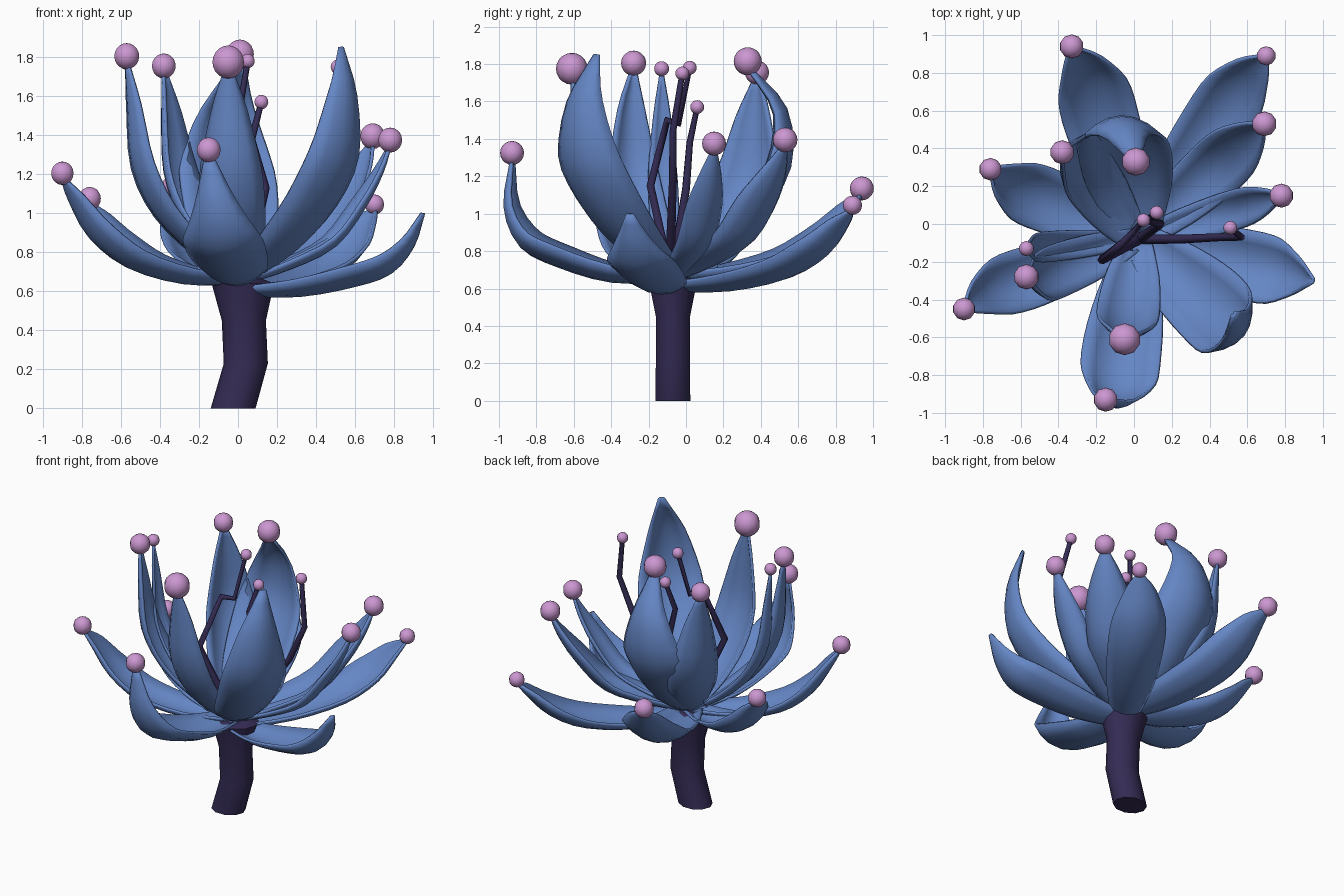
import bpy, bmesh, math
from mathutils import Vector, Matrix

if "Cube" in bpy.data.objects:
    bpy.data.objects.remove(bpy.data.objects["Cube"])


def material(name, rgb):
    m = bpy.data.materials.new(name)
    m.diffuse_color = (*rgb, 1)
    m.use_nodes = True
    m.node_tree.nodes["Principled BSDF"].inputs["Base Color"].default_value = m.diffuse_color
    return m


BLUE = material("petal_blue", (0.13, 0.24, 0.56))
DARK = material("stem_purple", (0.035, 0.025, 0.09))
PINK = material("bead_pink", (0.60, 0.31, 0.64))


def finish(name, bm, mat):
    me = bpy.data.meshes.new(name)
    bmesh.ops.recalc_face_normals(bm, faces=bm.faces)
    bm.to_mesh(me)
    bm.free()
    for p in me.polygons:
        p.use_smooth = True
    me.materials.append(mat)
    ob = bpy.data.objects.new(name, me)
    bpy.context.collection.objects.link(ob)
    return ob


def bead(name, pos, r):
    bm = bmesh.new()
    bmesh.ops.create_uvsphere(bm, u_segments=10, v_segments=10, radius=r)
    bmesh.ops.translate(bm, verts=bm.verts, vec=pos)
    finish(name, bm, PINK)


def spline(pts, t):
    # Catmull-Rom through evenly spaced values
    n = len(pts) - 1
    i = min(int(t * n), n - 1)
    u = t * n - i
    p1, p2 = pts[i], pts[i + 1]
    p0 = pts[i - 1] if i > 0 else p1 * 2 - p2
    p3 = pts[i + 2] if i + 2 <= n else p2 * 2 - p1
    return 0.5 * (2 * p1 + (p2 - p0) * u + (2 * p0 - 5 * p1 + 4 * p2 - p3) * u * u
                  + (3 * p1 - p0 - 3 * p2 + p3) * u ** 3)


# Each petal kind: outward and upward progress from base to tip
SPREAD = (0, .32, .62, .82, .94, 1)
KINDS = {
    "inner": ((0, .40, .75, .95, .99, 1), (0, .13, .31, .53, .80, 1)),
    "mid": (SPREAD, (0, .11, .27, .55, .80, 1)),
    "outer": (SPREAD, (0, .01, .16, .44, .79, 1)),
    "low": (SPREAD, (0, .0, .12, .28, .60, 1)),
}
SHAPE = (.42, .83, 1, .95, .55, .08)   # half-width along the petal
BULGE = (0, .45, .70, 1, .85, 0)


def petal(name, kind, tip, width, ball, curl=0, sway=0, lift=0, twist=0, cup=0.5):
    base, tip = Vector((.02, -.08, .64 + lift)), Vector(tip)
    d = Vector((tip.x - base.x, tip.y - base.y, 0))
    side = Vector((-d.y, d.x, 0)).normalized()
    out, up = KINDS[kind]
    rise = Vector((0, 0, tip.z - base.z))
    pts = [base + d * (r + curl * b) + rise * z + side * sway * b
           for r, z, b in zip(out, up, BULGE)]
    side = Matrix.Rotation(math.radians(twist), 3, 'Z') @ side
    bm = bmesh.new()
    rows, L, W = [], 15, 6
    for i in range(L + 1):
        t = i / L
        c = spline(pts, t)
        tan = (spline(pts, min(t + .02, 1)) - spline(pts, max(t - .02, 0))).normalized()
        nrm = tan.cross(side).normalized()
        h = max(spline(SHAPE, t), .08) * width / 2
        rows.append([bm.verts.new(c + side * h * s + nrm * cup * h * s * s)
                     for s in [2 * j / W - 1 for j in range(W + 1)]])
    for a, b in zip(rows, rows[1:]):
        for j in range(W):
            bm.faces.new((a[j], a[j + 1], b[j + 1], b[j]))
    ob = finish(name + "_petal", bm, BLUE)
    m = ob.modifiers.new("thickness", 'SOLIDIFY')
    m.thickness = 0.018
    m.offset = 0
    if ball:
        bead(name + "_bead", tip + Vector((0, 0, .025)), ball)


# Upright inner petals
petal("inner_back", "inner", (.01, .33, 1.79), .48, .075, curl=.6, sway=.07)
petal("inner_front", "inner", (-.05, -.61, 1.75), .32, .085)
petal("inner_front_right", "inner", (.53, -.48, 1.85), .43, 0, curl=.18, sway=-.055)
petal("inner_left", "inner", (-.57, -.28, 1.78), .27, .067, sway=.03)
petal("narrow_left", "inner", (-.57, -.13, 1.75), .15, .04)
petal("inner_back_left", "inner", (-.38, .38, 1.73), .36, .064, twist=25)
# Half-open petals
petal("mid_back_right", "mid", (.69, .53, 1.37), .31, .066)
petal("mid_right", "mid", (.78, .15, 1.35), .20, .064)
# Spreading outer petals
petal("outer_back_right", "outer", (.70, .89, 1.02), .35, .051, sway=.02, lift=-.05)
petal("outer_back_left", "outer", (-.33, .94, 1.11), .39, .064, sway=-.03)
petal("outer_left", "outer", (-.76, .29, 1.05), .33, .06, sway=.03)
petal("outer_front_left", "outer", (-.90, -.45, 1.18), .32, .06, sway=-.035)
petal("outer_front", "low", (-.15, -.93, 1.30), .41, .064, curl=.11, sway=.045)
petal("outer_right", "low", (.95, -.30, 1.0), .36, 0, lift=-.06)

# Stem: bent, flaring under the petals
bm = bmesh.new()
rings = []
for x, z, rx in [(-.025, 0, .115), (.04, .23, .113), (.03, .45, .113),
                 (.025, .64, .16), (.03, .67, .08)]:
    rings.append([bm.verts.new((x + rx * math.cos(k * math.pi / 5),
                                -.07 + .85 * rx * math.sin(k * math.pi / 5), z))
                  for k in range(10)])
for a, b in zip(rings, rings[1:]):
    for k in range(10):
        bm.faces.new((a[k], a[k - 1], b[k - 1], b[k]))
bm.faces.new(rings[0])
bm.faces.new(rings[-1])
stem = finish("stem", bm, DARK)
bpy.context.view_layer.objects.active = stem
stem.select_set(True)
bpy.ops.object.shade_smooth_by_angle(angle=math.radians(50))


def stamen(name, *path):
    # Thin kinked stalk with a small bead
    path = [(.03, -.08, .65), *path]
    cu = bpy.data.curves.new(name, 'CURVE')
    cu.dimensions = '3D'
    cu.bevel_depth = 0.022
    cu.bevel_resolution = 1
    cu.use_fill_caps = True
    sp = cu.splines.new('POLY')
    sp.points.add(len(path) - 1)
    for k, (pt, co) in enumerate(zip(sp.points, path)):
        pt.co = (*co, 1)
        pt.radius = 1.2 - 0.5 * k / (len(path) - 1)
    cu.materials.append(DARK)
    ob = bpy.data.objects.new(name, cu)
    bpy.context.collection.objects.link(ob)
    bpy.ops.object.select_all(action='DESELECT')
    bpy.context.view_layer.objects.active = ob
    ob.select_set(True)
    bpy.ops.object.convert(target='MESH')
    bead(name + "_bead", Vector(path[-1]), .037)


stamen("stamen_back", (.14, 0, 1.13), (.07, .02, 1.38), (.12, .06, 1.57))
stamen("stamen_left", (-.17, -.19, 1.15), (-.06, -.1, 1.5), (0, -.04, 1.48), (.05, .02, 1.78))
stamen("stamen_right", (.25, -.08, .9), (.45, -.07, 1.18), (.57, -.07, 1.44), (.51, -.02, 1.75))
